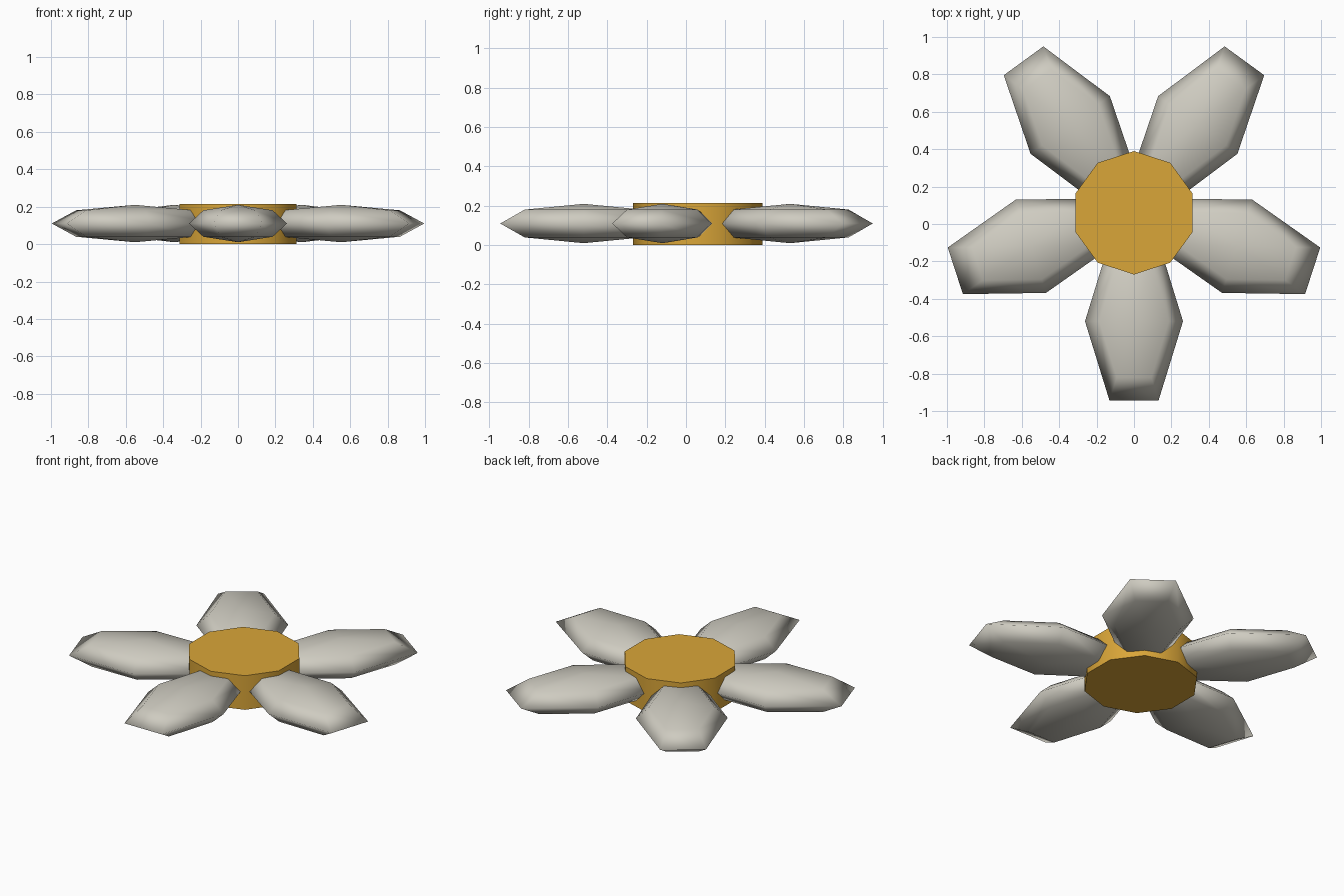
import bpy, math
from mathutils import Matrix

if "Cube" in bpy.data.objects:
    bpy.data.objects.remove(bpy.data.objects["Cube"])

CENTRE_Y = 0.06      # flower axis
PETAL_DIST = 0.58    # axis to petal middle
MID_Z = 0.11


def material(name, rgb):
    m = bpy.data.materials.new(name)
    m.diffuse_color = (*rgb, 1)
    m.use_nodes = True
    m.node_tree.nodes["Principled BSDF"].inputs["Base Color"].default_value = m.diffuse_color
    return m


petal_mat = material("warm_white", (0.62, 0.60, 0.53))
disc_mat = material("golden_yellow", (0.70, 0.38, 0.04))

# Flower centre: ten-sided disc with a corner pointing to the back
bpy.ops.mesh.primitive_cylinder_add(vertices=10, radius=0.33, depth=0.215,
                                    location=(0, CENTRE_Y, 0.1075))
disc = bpy.context.object
disc.name = "flower_centre"
disc.data.materials.append(disc_mat)
bpy.ops.object.shade_smooth_by_angle(angle=math.radians(45))

# Petals: flattened six-sided spheres, spaced evenly round the centre
for i in range(5):
    a = math.radians(-90 + 72 * i)
    bpy.ops.mesh.primitive_uv_sphere_add(segments=6, ring_count=4, radius=1)
    petal = bpy.context.object
    petal.name = f"petal_{i + 1}"
    # Side corners lie on local y, blunt ends on local x
    petal.data.transform(Matrix.Diagonal((0.49, 0.262, 0.10, 1)))
    petal.rotation_euler.z = a
    petal.location = (PETAL_DIST * math.cos(a),
                      CENTRE_Y + PETAL_DIST * math.sin(a), MID_Z)
    petal.data.materials.append(petal_mat)
    bpy.ops.object.shade_smooth()
